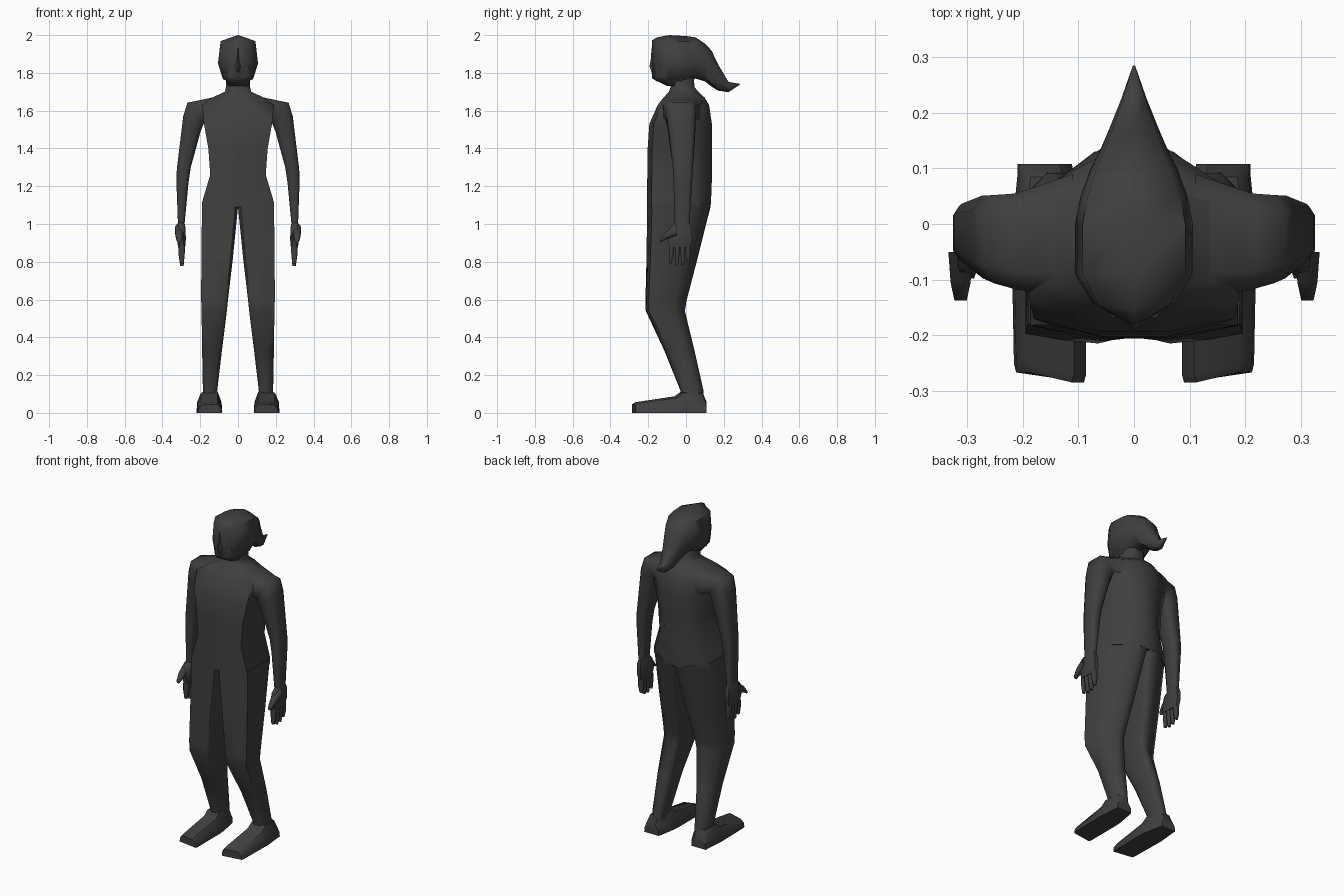
import bpy, bmesh
from mathutils import Vector

dark = bpy.data.materials.new("dark_grey")
dark.diffuse_color = (0.05, 0.05, 0.05, 1)

# Cross-sections as (across, front-to-back) factors
ROUND = [(1, -.5), (.5, -1), (-.5, -1), (-1, -.5),
         (-1, .5), (-.5, 1), (.5, 1), (1, .5)]
BODY = [(1, -.86), (.35, -1), (-.35, -1), (-1, -.86),
        (-1, .48), (-.32, 1), (.32, 1), (1, .48)]
THIGH = [(1, -.84), (.1, -.94), (-.85, -1), (-1, -.85),
         (-1, .85), (-.85, 1), (-.25, 1), (1, .46)]
SHIN = [(1, -.65), (.3, -.95), (-.65, -1), (-1, -.65),
        (-1, .65), (-.65, 1), (.2, 1), (1, .5)]
ARM = [(1, -.6), (.6, -1), (-.6, -1), (-1, -.6),
       (-1, .6), (-.6, 1), (.65, 1), (1, .65)]


def loft(name, rings, mirror=False, angle=1.1):
    """Skin a list of equal-length point rings and cap both ends."""
    bm = bmesh.new()
    loops = [[bm.verts.new(p) for p in r] for r in rings]
    n = len(loops[0])
    for r, s in zip(loops, loops[1:]):
        for i in range(n):
            j = (i + 1) % n
            bm.faces.new((r[i], r[j], s[j], s[i]))
    bm.faces.new(loops[0][::-1])
    bm.faces.new(loops[-1])
    bmesh.ops.recalc_face_normals(bm, faces=bm.faces)
    mesh = bpy.data.meshes.new(name)
    bm.to_mesh(mesh)
    bm.free()
    ob = bpy.data.objects.new(name, mesh)
    bpy.context.collection.objects.link(ob)
    mesh.materials.append(dark)
    bpy.ops.object.select_all(action='DESELECT')
    bpy.context.view_layer.objects.active = ob
    ob.select_set(True)
    bpy.ops.object.shade_smooth_by_angle(angle=angle)
    if mirror:
        ob.modifiers.new("mirror", 'MIRROR').use_mirror_merge = False
    return ob


def ring(a, b, y0, y1, section=ROUND):
    """Section spanning a to b (x, z) and y0 to y1."""
    a, b = Vector((a[0], 0, a[1])), Vector((b[0], 0, b[1]))
    c, u = (a + b) / 2 + Vector((0, (y0 + y1) / 2, 0)), (b - a) / 2
    v = Vector((0, (y1 - y0) / 2, 0))
    return [c + u * s + v * t for s, t in section]


# Torso and neck
torso = [(1.09, .19, -.206, .13), (1.13, .186, -.206, .133),
         (1.26, .147, -.205, .138), (1.40, .157, -.203, .138),
         (1.53, .18, -.194, .137), (1.63, .19, -.15, .122),
         (1.668, .14, -.12, .10), (1.70, .07, -.09, .065)]
loft("torso", [ring((-w, z), (w, z), y0, y1, BODY) for z, w, y0, y1 in torso]
     + [ring((-.064, 1.725), (.064, 1.725), -.082, .045),
        ring((-.062, 1.80), (.062, 1.80), -.085, .04)])

# Legs
loft("leg", [
    ring((0, 1.09), (.19, 1.12), -.206, .13, THIGH),
    ring((.027, .82), (.194, .84), -.209, .062, THIGH),
    ring((.054, .59), (.195, .60), -.215, .002, THIGH),
    ring((.059, .54), (.193, .54), -.213, -.006, THIGH),
    ring((.085, .33), (.19, .33), -.115, .045, SHIN),
    ring((.11, .12), (.186, .12), -.03, .092, SHIN),
    ring((.11, .06), (.19, .06), -.03, .095, SHIN)], True)

# Feet: y, inner x, outer x, top z, toe skew
foot = [(.108, .112, .21, .06, 0), (.085, .106, .21, .115, 0),
        (-.02, .088, .22, .118, .005), (-.06, .086, .22, .088, .01),
        (-.27, .086, .216, .056, .018), (-.285, .09, .212, .046, .018)]
loft("foot", [[(x0, y, 0), (x1, y + k, 0), (x1 - .004, y + k, zt * .5),
               (x1 - .024, y + k, zt * .9), (x0 + .022, y, zt),
               (x0, y, zt * .5)] for y, x0, x1, zt, k in foot], True, 0.7)

# Arms, starting inside the shoulder
loft("arm", [
    ring((.11, 1.50), (.11, 1.675), -.135, .09, ARM),
    ring((.178, 1.54), (.22, 1.652), -.118, .055, ARM),
    ring((.182, 1.53), (.268, 1.642), -.107, .052, ARM),
    ring((.198, 1.49), (.290, 1.57), -.098, .051, ARM),
    ring((.25, 1.30), (.324, 1.29), -.069, .036, ARM),
    ring((.262, 1.22), (.326, 1.22), -.066, .032, ARM),
    ring((.283, 1.0), (.318, 1.0), -.06, .018, ARM),
    ring((.285, .96), (.318, .96), -.06, .018, ARM)], True)

# Hands: palm, four fingers and thumb
loft("palm", [
    ring((.284, 1.01), (.318, 1.01), -.058, .018),
    ring((.278, .98), (.325, .98), -.085, .03),
    ring((.276, .92), (.323, .92), -.098, .034),
    ring((.280, .875), (.317, .875), -.088, .022)], True)
for i, (y, tip, out) in enumerate([(-.075, .79, -.008), (-.045, .778, -.004),
                                   (-.017, .782, .0), (.010, .80, .003)]):
    loft("finger_%d" % (i + 1), [
        ring((.281, .89), (.316, .89), y - .014, y + .014),
        ring((.282, .84), (.315, .84), y + out * .5 - .012, y + out * .5 + .012),
        ring((.288, tip), (.306, tip), y + out - .006, y + out + .006)], True)
thumb = [(-.05, .97, .022, .03), (-.105, .94, .018, .02), (-.138, .91, .011, .01)]
loft("thumb", [[(.312 + sx * rx, y, z + sz * rz) for sx, sz in ROUND]
               for y, z, rx, rz in thumb], True)

# Head with swept-back hair: y, half width, bottom z, top z, forward wedge
section = [(0, 1), (.87, .88), (1, .42), (.75, .10), (0, 0),
           (-.75, .10), (-1, .42), (-.87, .88)]
head = [(-.168, .03, 1.772, 1.972, .012), (-.142, .075, 1.755, 1.988, .012),
        (-.09, .106, 1.74, 2.0, 0), (0, .106, 1.745, 1.995, 0),
        (.05, .096, 1.77, 1.988, 0), (.10, .078, 1.755, 1.955, 0),
        (.135, .06, 1.728, 1.918, 0), (.17, .045, 1.706, 1.845, 0),
        (.225, .023, 1.698, 1.752, 0), (.285, .002, 1.738, 1.742, 0)]
loft("head_and_hair", [[(s * w, y - k * (1 - abs(s)), z0 + t * (z1 - z0))
                        for s, t in section] for y, w, z0, z1, k in head])

# Nose ridge, jaw and chin
loft("nose", [[(w, -.155, z), (0, y, z), (-w, -.155, z)] for z, w, y in
              ((1.95, .014, -.18), (1.87, .018, -.187),
               (1.835, .03, -.193), (1.80, .02, -.182))], angle=0.4)
loft("jaw", [ring((-w, z), (w, z), y0, y1) for z, w, y0, y1 in
             ((1.84, .095, -.155, .03), (1.78, .08, -.168, .03),
              (1.762, .066, -.165, .03), (1.73, .05, -.10, .03))])
